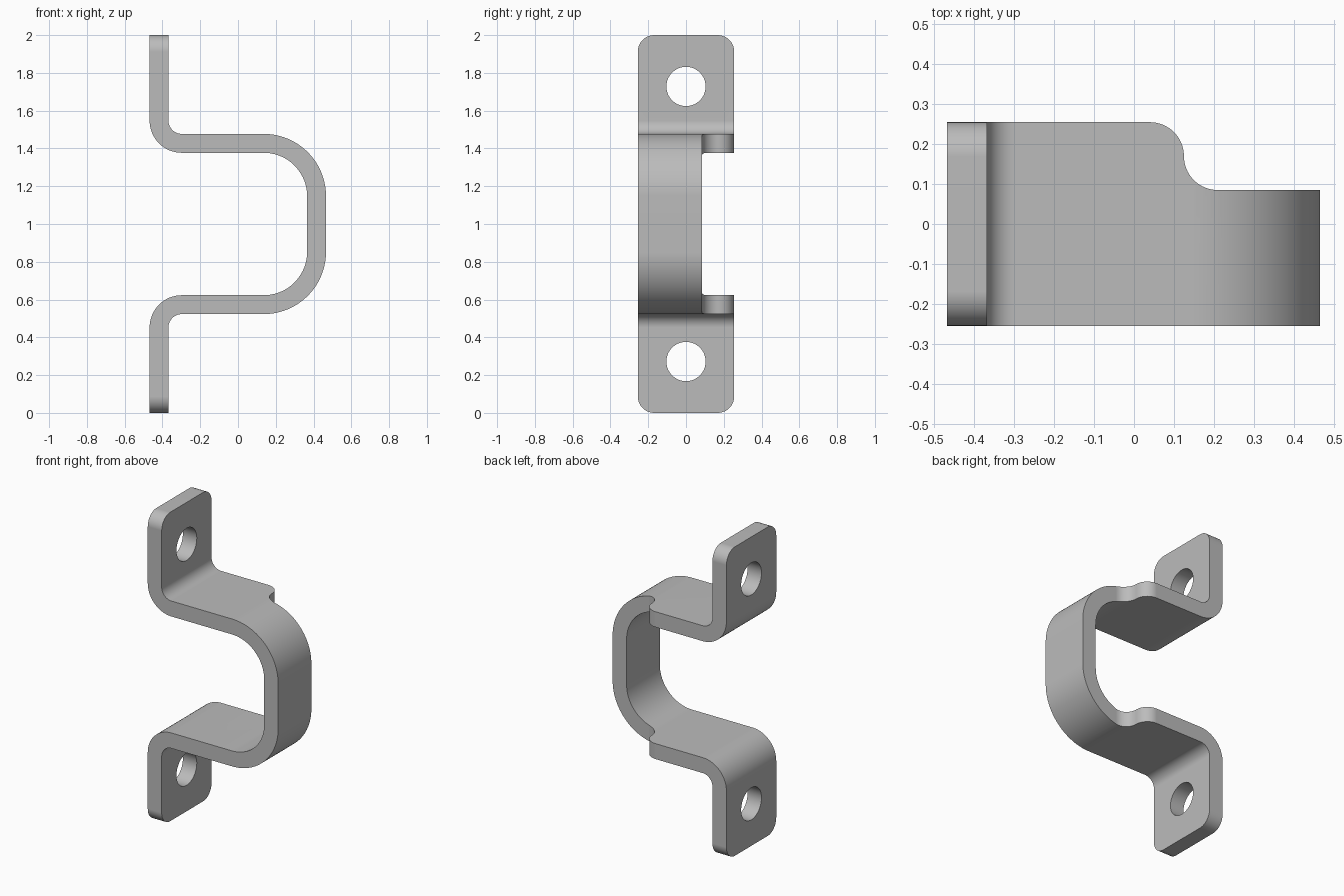
import bpy
import bmesh
from math import sin, cos, radians

cube = bpy.data.objects.get("Cube")
if cube:
    bpy.data.objects.remove(cube, do_unlink=True)

HALF_WIDTH = 0.255
THICK = 0.1
CORNER = 0.087


def arc(cx, cy, r, start, end, steps=16):
    """Points along a circular arc, angles in degrees."""
    angles = [radians(start + (end - start) * i / steps) for i in range(steps + 1)]
    return [(cx + r * cos(a), cy + r * sin(a)) for a in angles]


def prism(name, outline, place, low, high):
    """Extrude a 2D outline; place(u, v, depth) gives the 3D position."""
    bm = bmesh.new()
    face = bm.faces.new([bm.verts.new(place(u, v, low)) for u, v in outline])
    extruded = bmesh.ops.extrude_face_region(bm, geom=[face])["geom"]
    for v in extruded:
        if isinstance(v, bmesh.types.BMVert):
            v.co = v.co + type(v.co)(place(0, 0, high - low))
    bmesh.ops.recalc_face_normals(bm, faces=bm.faces)
    mesh = bpy.data.meshes.new(name)
    bm.to_mesh(mesh)
    bm.free()
    obj = bpy.data.objects.new(name, mesh)
    bpy.context.collection.objects.link(obj)
    return obj


def along_x(u, v, d):
    return (d, u, v)


def along_y(u, v, d):
    return (u, d, v)


def along_z(u, v, d):
    return (u, v, d)


def strap_side(offset):
    """One face of the bent strip, mirrored about mid height."""
    upper = [(-0.418 + offset, 2.1)]
    upper += arc(-0.298, 1.547, 0.12 - offset, 180, 270)
    upper += arc(0.136, 1.147, 0.28 + offset, 90, 0, 28)
    return upper + [(x, 2 - z) for x, z in reversed(upper)]


# Bent strip
profile = strap_side(THICK / 2) + strap_side(-THICK / 2)[::-1]
bracket = prism("bracket", profile, along_y, -0.4, 0.4)

# Rounded outline that trims the flange ends and the width
e = HALF_WIDTH - CORNER
outline = (arc(e, 2 - CORNER, CORNER, 0, 90) + arc(-e, 2 - CORNER, CORNER, 90, 180)
           + arc(-e, CORNER, CORNER, 180, 270) + arc(e, CORNER, CORNER, 270, 360))
cuts = [(prism("outline_cutter", outline, along_x, -1, 1), "INTERSECT")]

# S-curved notch that narrows the front loop
notch = [(0.04, 0.5)] + arc(0.04, 0.17, 0.085, 90, 0)
notch += arc(0.21, 0.17, 0.085, 180, 270)[1:] + [(0.7, 0.085), (0.7, 0.5)]
cuts.append((prism("notch_cutter", notch, along_z, 0.3, 1.7), "DIFFERENCE"))

# Screw holes through both flanges
for z in (0.272, 1.728):
    circle = arc(0, z, 0.104, 0, 360, 48)[:-1]
    cuts.append((prism("hole_cutter", circle, along_x, -0.6, -0.25), "DIFFERENCE"))

bpy.ops.object.select_all(action="DESELECT")
bpy.context.view_layer.objects.active = bracket
bracket.select_set(True)
for cutter, operation in cuts:
    mod = bracket.modifiers.new("cut", "BOOLEAN")
    mod.operation = operation
    mod.solver = "EXACT"
    mod.object = cutter
    bpy.ops.object.modifier_apply(modifier=mod.name)
    bpy.data.objects.remove(cutter, do_unlink=True)

# Plain grey metal
metal = bpy.data.materials.new("grey_metal")
metal.use_nodes = True
grey = (0.5, 0.5, 0.5, 1)
metal.diffuse_color = grey
metal.node_tree.nodes["Principled BSDF"].inputs["Base Color"].default_value = grey
bracket.data.materials.clear()
bracket.data.materials.append(metal)

# Smooth bends, crisp edges, flat plates
bpy.ops.object.shade_smooth_by_angle(angle=radians(30))
weighted = bracket.modifiers.new("even_shading", "WEIGHTED_NORMAL")
weighted.keep_sharp = True
